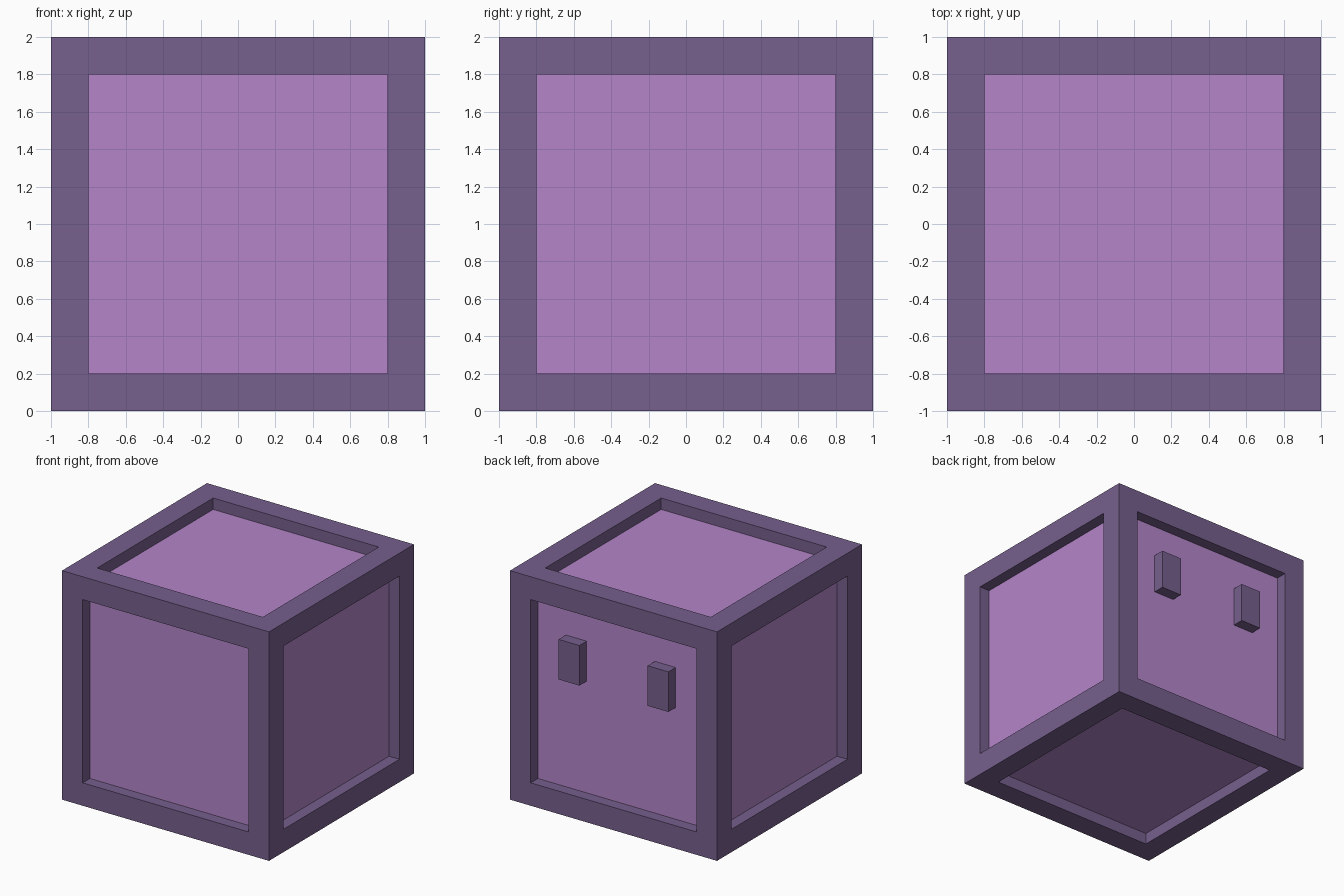
import bpy, bmesh
from mathutils import Vector

if "Cube" in bpy.data.objects:
    bpy.data.objects.remove(bpy.data.objects["Cube"])


def material(name, color):
    mat = bpy.data.materials.new(name)
    mat.diffuse_color = color
    mat.use_nodes = True
    mat.node_tree.nodes["Principled BSDF"].inputs["Base Color"].default_value = mat.diffuse_color
    return mat


frame_mat = material("dark_purple", (0.184, 0.115, 0.27, 1))
panel_mat = material("light_purple", (0.456, 0.235, 0.584, 1))


def finish(name, bm, *mats):
    bmesh.ops.recalc_face_normals(bm, faces=bm.faces)
    mesh = bpy.data.meshes.new(name)
    bm.to_mesh(mesh)
    bm.free()
    for mat in mats:
        mesh.materials.append(mat)
    obj = bpy.data.objects.new(name, mesh)
    bpy.context.collection.objects.link(obj)
    return obj


# Crate: cube whose six faces are inset by the frame width, then sunk as panels
FRAME, DEPTH = 0.2, 0.1
bm = bmesh.new()
bmesh.ops.create_cube(bm, size=2)
bmesh.ops.translate(bm, vec=(0, 0, 1), verts=bm.verts)
panels = bm.faces[:]
bmesh.ops.inset_individual(bm, faces=panels, thickness=FRAME, use_even_offset=True)
panels = bmesh.ops.extrude_discrete_faces(bm, faces=panels)["faces"]
for face in panels:
    face.normal_update()
    bmesh.ops.translate(bm, vec=face.normal * -DEPTH, verts=face.verts)
    face.material_index = 1
finish("crate", bm, frame_mat, panel_mat)

# Two small blocks on the back panel, flush with the frame
for side, label in ((-1, "left"), (1, "right")):
    bm = bmesh.new()
    bmesh.ops.create_cube(bm, size=1)
    bmesh.ops.scale(bm, vec=(0.2, DEPTH, 0.35), verts=bm.verts)
    bmesh.ops.translate(bm, vec=Vector((side * 0.43, 1 - DEPTH / 2, 1.35)), verts=bm.verts)
    finish("back_block_" + label, bm, frame_mat)
